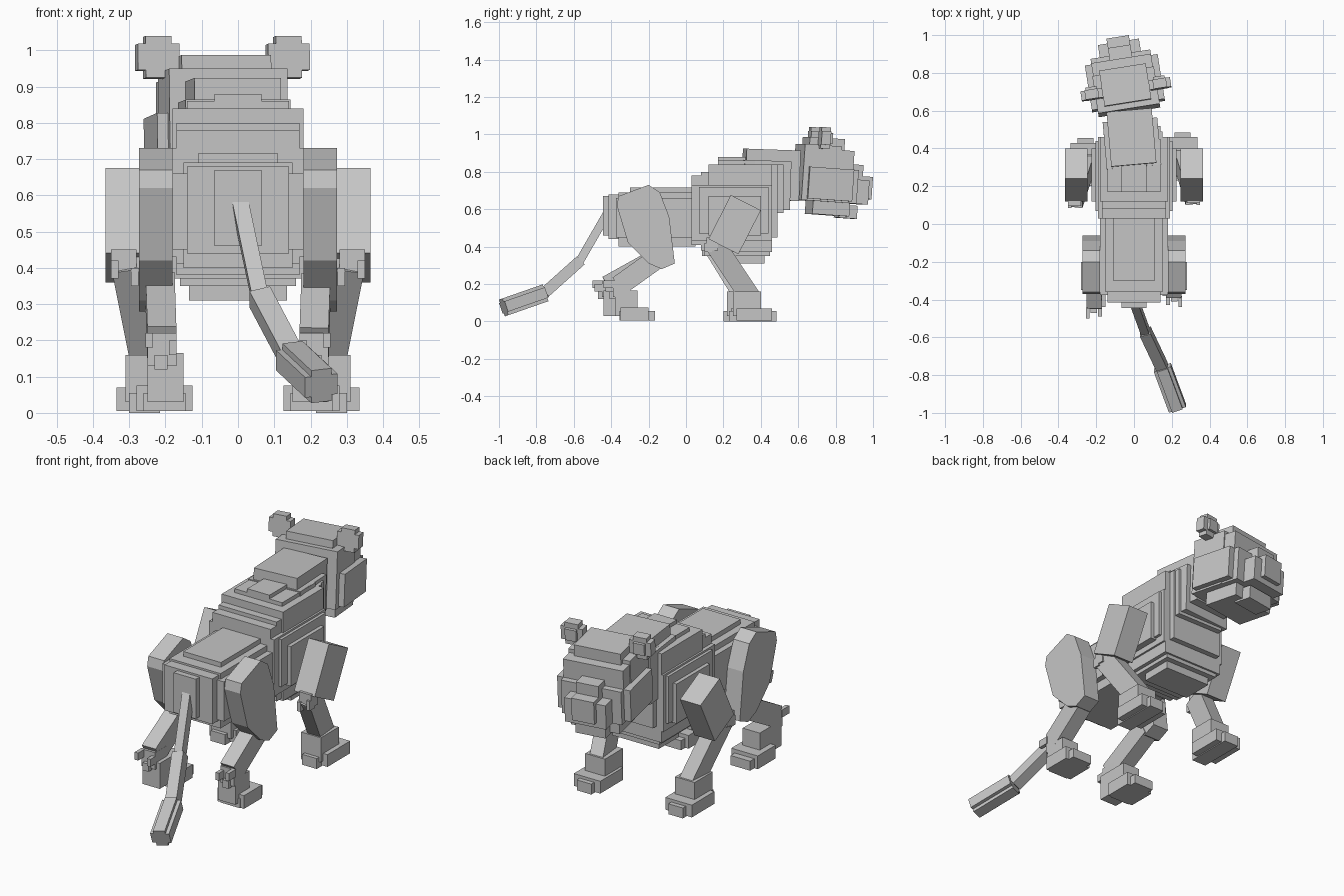
import bpy, bmesh, math
from mathutils import Matrix, Vector

if "Cube" in bpy.data.objects:
    bpy.data.objects.remove(bpy.data.objects["Cube"])

grey = bpy.data.materials.new("plain grey")
grey.diffuse_color = (0.56, 0.56, 0.56, 1)
grey.use_nodes = True
grey.node_tree.nodes["Principled BSDF"].inputs["Base Color"].default_value = grey.diffuse_color


def finish(name, bm):
    bmesh.ops.recalc_face_normals(bm, faces=bm.faces)
    me = bpy.data.meshes.new(name)
    bm.to_mesh(me)
    bm.free()
    me.materials.append(grey)
    bpy.context.collection.objects.link(bpy.data.objects.new(name, me))


def add_box(bm, lo, hi, m=Matrix()):
    lo, hi = Vector(lo), Vector(hi)
    size = Matrix.Diagonal((hi - lo).to_4d())
    size[3][3] = 1
    bmesh.ops.create_cube(bm, size=1, matrix=m @ Matrix.Translation((lo + hi) / 2) @ size)


def blocks(name, rows, m=Matrix()):
    """Stack of centred boxes: half width, y0, y1, z0, z1."""
    bm = bmesh.new()
    for w, y0, y1, z0, z1 in rows:
        add_box(bm, (-w, y0, z0), (w, y1, z1), m)
    finish(name, bm)


def frame(p, q):
    """Frame at p whose z axis runs towards q."""
    z = (Vector(q) - Vector(p)).normalized()
    y = z.cross(Vector((1, 0, 0))).normalized()
    x = y.cross(z)
    m = Matrix((x, y, z)).transposed().to_4x4()
    m.translation = p
    return m


def limb(name, p, q, w, d, notch=0):
    """Box from p to q; a notch cuts its long corners into steps."""
    bm = bmesh.new()
    length = (Vector(q) - Vector(p)).length
    m = frame(p, q)
    for a, b in ([(0, notch), (notch, 0)] if notch else [(0, 0)]):
        add_box(bm, (-w / 2 + a, -d / 2 + b, 0), (w / 2 - a, d / 2 - b, length), m)
    finish(name, bm)


def side_boxes(name, s, rows, dy=0):
    """Boxes on one side: x0, x1, y0, y1, z0, z1, mirrored by s, moved by dy."""
    bm = bmesh.new()
    for x0, x1, y0, y1, z0, z1 in rows:
        add_box(bm, (min(s * x0, s * x1), y0 + dy, z0), (max(s * x0, s * x1), y1 + dy, z1))
    finish(name, bm)


# Body
blocks("hindquarters", [
    (.065, -.445, -.3, .46, .67), (.14, -.415, -.3, .44, .68), (.18, -.375, .04, .45, .66),
    (.15, -.36, .05, .40, .69), (.11, -.30, .05, .42, .715)])
blocks("chest", [
    (.19, .03, .46, .43, .73), (.17, .03, .30, .41, .78), (.17, .08, .35, .38, .80),
    (.18, .12, .46, .37, .84), (.16, .17, .45, .35, .60), (.14, .17, .45, .80, .86),
    (.135, .25, .42, .31, .50), (.205, .07, .44, .47, .72), (.225, .12, .40, .46, .67),
    (.065, .17, .36, .80, .88), (.15, .30, .49, .45, .84), (.14, .30, .52, .58, .84)])

# Neck, turned slightly
neck = Matrix.Translation((-.01, .42, .8)) @ Matrix.Rotation(math.radians(5), 4, 'Z') \
    @ Matrix.Rotation(math.radians(-2), 4, 'X')
blocks("neck", [(.12, -.11, .18, -.15, .12), (.145, -.12, .13, -.2, .06)], neck)

# Head, turned and dipped
head = Matrix.Translation((-.025, .60, .78)) @ Matrix.Rotation(math.radians(9), 4, 'Z') \
    @ Matrix.Rotation(math.radians(-4), 4, 'X')
blocks("skull", [(.165, 0, .20, -.13, .17), (.125, .03, .22, .10, .21),
                 (.16, .04, .27, -.12, .15)], head)
blocks("cheeks", [(.195, .03, .27, -.12, .05), (.16, .02, .30, -.13, .05)], head)
blocks("jaw", [(.13, .07, .27, -.20, -.10), (.08, .22, .32, -.21, -.14)], head)
blocks("muzzle", [(.11, .25, .37, -.13, 0), (.06, .20, .34, -.01, .08),
                  (.06, .28, .395, -.10, .02)], head)
for s in (-1, 1):
    ear = head @ Matrix.Translation((s * .182, .10, .208))
    blocks("ear", [(.058, -.025, .025, -.036, .036), (.036, -.025, .025, -.058, .058),
                   (.03, -.02, .04, -.03, .03)], ear)

# Haunch outline (y, z)
outline = [(-.36, .67), (-.2, .73), (-.14, .69), (-.09, .56), (-.06, .31),
           (-.13, .28), (-.2, .31), (-.31, .42), (-.37, .62)]

for s in (-1, 1):
    # Front leg, the left one set slightly further back
    back = -.03 if s < 0 else 0
    limb("front_upper_leg", (s * .305, .32, .635), (s * .305, .20, .40), .12, .18)
    limb("front_lower_leg", (s * .31, .15 + back / 2, .42), (s * .25, .35 + back, .12), .075, .11)
    side_boxes("elbow", s, [(.28, .35, .11, .17, .38, .45), (.275, .295, .10, .14, .35, .40),
                            (.33, .35, .10, .14, .37, .42)], back / 2)
    side_boxes("front_foot", s, [(.195, .31, .25, .40, .03, .16), (.18, .335, .27, .46, .005, .07),
                                 (.215, .30, .23, .485, 0, .055)], back)
    # Hind leg, the right one tucked further forward
    tuck = .06 if s > 0 else 0
    bm = bmesh.new()
    f = bm.faces.new([bm.verts.new((s * .18, y, z)) for y, z in outline])
    ext = bmesh.ops.extrude_face_region(bm, geom=[f], use_keep_orig=True)
    moved = [v for v in ext["geom"] if isinstance(v, bmesh.types.BMVert)]
    bmesh.ops.translate(bm, vec=(s * .093, 0, 0), verts=moved)
    finish("haunch", bm)
    limb("hind_shin", (s * .215, -.15, .34), (s * .21, -.42 + tuck, .19), .08, .11)
    side_boxes("hock", s, [(.17, .25, -.45, -.36, .13, .22), (.235, .255, -.50, -.44, .18, .22),
                           (.17, .19, -.49, -.44, .16, .20), (.195, .23, -.47, -.42, .12, .16)], tuck)
    side_boxes("hind_foot", s, [(.15, .25, -.44 + tuck, -.26, .03, .165),
                                (.125, .28, -.35, -.20, .005, .075),
                                (.145, .26, -.355, -.165, .005, .055)])

# Tail
path = [(.005, -.42, .58), (.06, -.57, .32), (.15, -.76, .15), (.23, -.975, .075)]
for name, p, q, w, n in zip(("tail_base", "tail_middle", "tail_tip"), path, path[1:],
                            (.045, .06, .095), (0, 0, .018)):
    limb(name, p, q, w, w, n)
